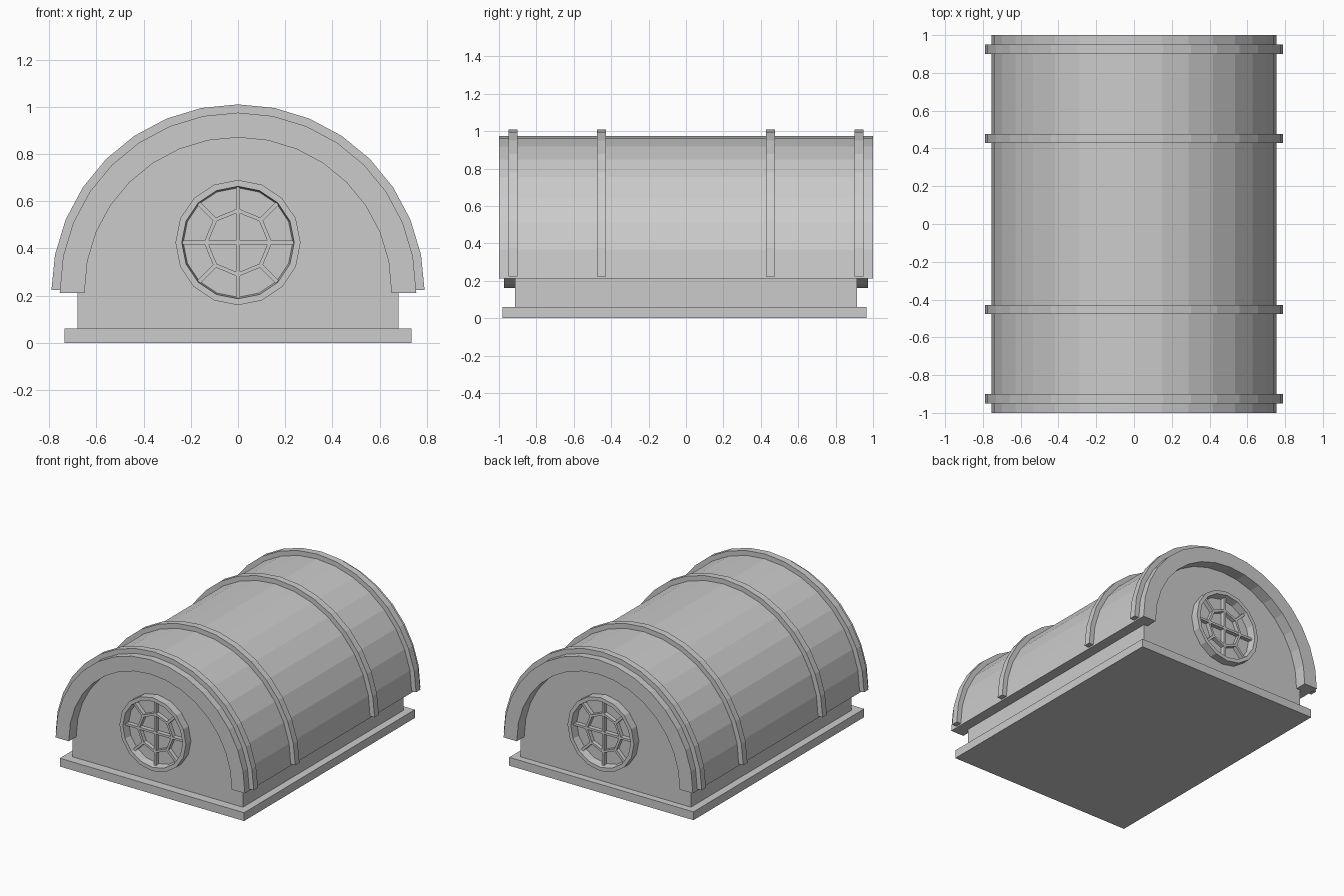
import bpy, bmesh
from math import sin, cos, pi, radians
from mathutils import Matrix, Vector

if "Cube" in bpy.data.objects:
    bpy.data.objects.remove(bpy.data.objects["Cube"])


def finish(name, bm):
    bmesh.ops.recalc_face_normals(bm, faces=bm.faces)
    me = bpy.data.meshes.new(name)
    bm.to_mesh(me)
    bm.free()
    ob = bpy.data.objects.new(name, me)
    bpy.context.collection.objects.link(ob)
    return ob


def add_box(bm, size, matrix):
    bmesh.ops.create_cube(bm, size=1, matrix=matrix @ Matrix.Diagonal((*size, 1)))


def arc(r, zc=0.22, n=16):
    return [(r * cos(pi * i / n), zc + r * sin(pi * i / n)) for i in range(n + 1)]


def add_arch(bm, r_out, r_in, z_bottom, y0, y1):
    """Half-ring shell with its feet at z_bottom, running from y0 to y1."""
    outer, inner = arc(r_out), arc(r_in)
    for a in (outer, inner):
        for k in (0, -1):
            a[k] = (a[k][0], z_bottom)
    rows = [[bm.verts.new((x, y, z)) for x, z in a]
            for a, y in ((outer, y0), (outer, y1), (inner, y1), (inner, y0))]
    for k in range(4):
        a, b = rows[k], rows[(k + 1) % 4]
        for i in range(len(a) - 1):
            bm.faces.new((a[i], a[i + 1], b[i + 1], b[i]))
    for i in (0, -1):
        bm.faces.new([r[i] for r in rows])


# Base slab
bm = bmesh.new()
add_box(bm, (1.47, 1.945, 0.06), Matrix.Translation((0, -0.008, 0.03)))
finish("base", bm)

# Walls: arched profile extruded along y
bm = bmesh.new()
prof = [(-0.68, 0.06), (0.68, 0.06)] + arc(0.68)
face = bm.faces.new([bm.verts.new((x, -0.915, z)) for x, z in prof])
ext = bmesh.ops.extrude_face_region(bm, geom=[face])
bmesh.ops.translate(bm, vec=(0, 1.83, 0),
                    verts=[v for v in ext["geom"] if isinstance(v, bmesh.types.BMVert)])
finish("walls", bm)

# Barrel roof
bm = bmesh.new()
add_arch(bm, 0.755, 0.65, 0.212, -1, 1)
finish("roof", bm)

# Roof ribs
bm = bmesh.new()
for y in (-0.925, -0.452, 0.452, 0.925):
    add_arch(bm, 0.79, 0.745, 0.224, y - 0.024, y + 0.024)
finish("roof_ribs", bm)


def window(side, label):
    zc = 0.425
    # Round frame: revolved cross-section of (radius, distance from middle)
    bm = bmesh.new()
    section = [(0.265, 0.90), (0.265, 0.972), (0.238, 0.972), (0.230, 0.90)]
    n = 16
    rings = [[bm.verts.new((r * sin(2 * pi * i / n), side * d, zc + r * cos(2 * pi * i / n)))
              for i in range(n)] for r, d in section]
    for k in range(4):
        a, b = rings[k], rings[(k + 1) % 4]
        for i in range(n):
            j = (i + 1) % n
            bm.faces.new((a[i], a[j], b[j], b[i]))
    finish(label + "_window_frame", bm)

    # Glazing bars: cross, octagon and short diagonals
    bm = bmesh.new()
    centre = Matrix.Translation((0, side * 0.925, zc))

    def bar(length, angle, offset, width=0.016):
        m = centre @ Matrix.Rotation(angle, 4, 'Y') @ Matrix.Translation(offset)
        add_box(bm, (length, 0.04, width), m)

    bar(0.47, 0, Vector())
    bar(0.47, pi / 2, Vector())
    r = 0.136
    for i in range(8):
        bar(2 * r * sin(pi / 8) + 0.006, radians(22.5 + 45 * i), Vector((0, 0, r * cos(pi / 8))))
    for i in range(4):
        bar(0.10, radians(45 + 90 * i), Vector((0.185, 0, 0)), 0.018)
    finish(label + "_window_bars", bm)


window(-1, "front")
window(1, "back")
